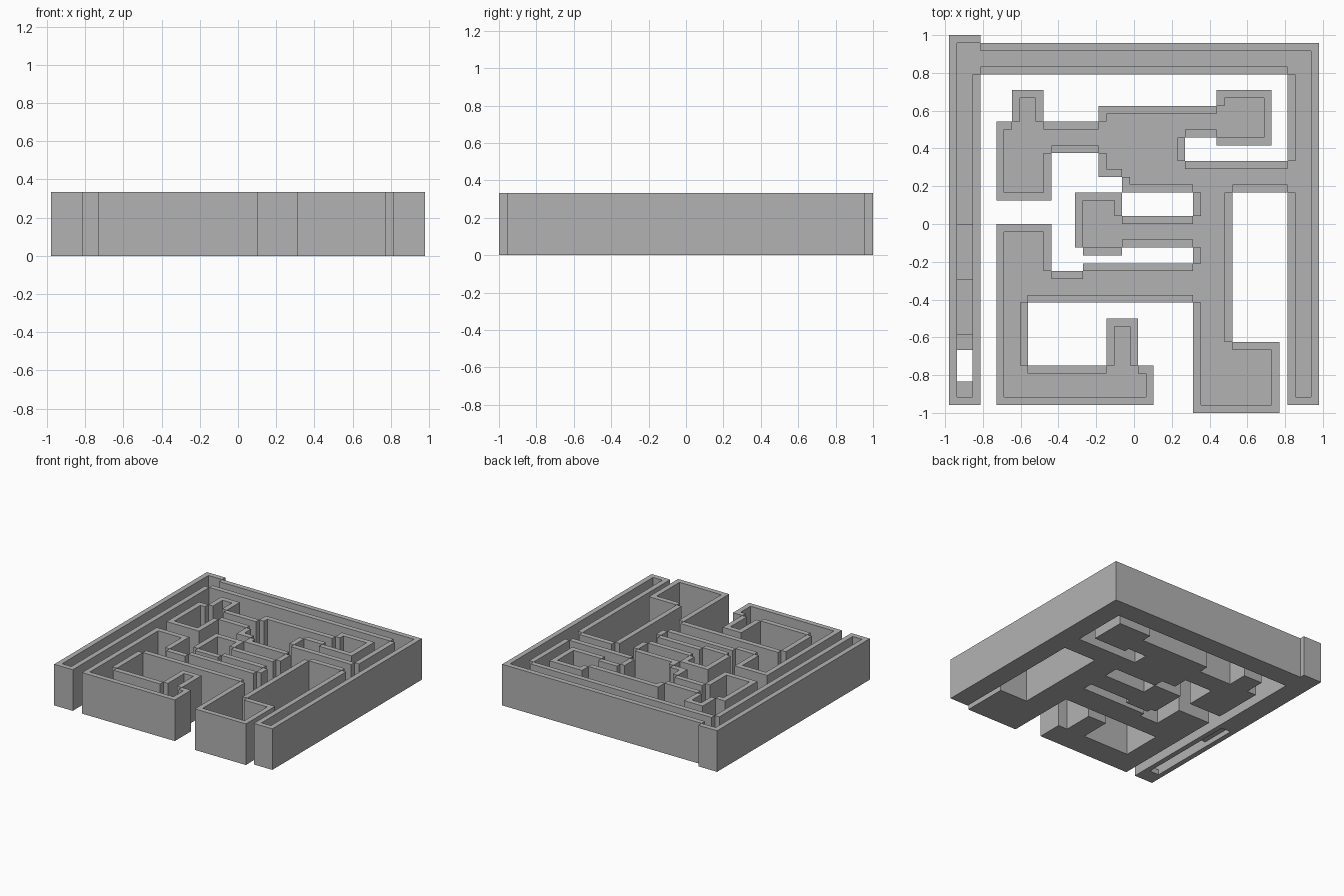
import bpy, bmesh, math

cube = bpy.data.objects.get("Cube")
if cube:
    bpy.data.objects.remove(cube, do_unlink=True)

# The plan sits on a square module, one wall thick
UNIT = 1 / 24
WALL_TOP = 8
ORIGIN_X, ORIGIN_Y = 23.5, 24

stone = bpy.data.materials.new("stone grey")
stone.use_nodes = True
GREY = (0.45, 0.45, 0.45, 1)
stone.diffuse_color = GREY
stone.node_tree.nodes["Principled BSDF"].inputs["Base Color"].default_value = GREY

footprint, hollow, doorways = set(), set(), set()


def area(x0, x1, y0, y1):
    return {(x, y) for x in range(x0, x1) for y in range(y0, y1)}


def around(cell):
    x, y = cell
    return [(x, y - 1), (x + 1, y), (x, y + 1), (x - 1, y)]


def room(x0, x1, y0, y1, ends=""):
    """Walled rectangle; each open end also cuts the wall of the room it meets."""
    w, e, s, n = ("W" in ends), ("E" in ends), ("S" in ends), ("N" in ends)
    footprint.update(area(x0, x1, y0, y1))
    hollow.update(area(x0 + (not w), x1 - (not e), y0 + (not s), y1 - (not n)))
    if w:
        doorways.update(area(x0 - 1, x0, y0, y1))
    if e:
        doorways.update(area(x1, x1 + 1, y0, y1))
    if s:
        doorways.update(area(x0, x1, y0 - 1, y0))
    if n:
        doorways.update(area(x0, x1, y1, y1 + 1))


def slab(name, cells, low, high):
    """Solid block standing on a set of plan cells."""
    bm = bmesh.new()

    def face(points):
        bm.faces.new([bm.verts.new(((x - ORIGIN_X) * UNIT, (y - ORIGIN_Y) * UNIT, z * UNIT))
                      for x, y, z in points])

    for cell in sorted(cells):
        x, y = cell
        ring = [(x, y), (x + 1, y), (x + 1, y + 1), (x, y + 1)]
        face([(*p, high) for p in ring])
        face([(*p, low) for p in reversed(ring)])
        for i, neighbour in enumerate(around(cell)):
            if neighbour not in cells:
                a, b = ring[i], ring[(i + 1) % 4]
                face([(*a, low), (*b, low), (*b, high), (*a, high)])
    bmesh.ops.remove_doubles(bm, verts=bm.verts[:], dist=UNIT / 100)
    bmesh.ops.dissolve_limit(bm, angle_limit=math.radians(1),
                             verts=bm.verts[:], edges=bm.edges[:])
    mesh = bpy.data.meshes.new(name)
    bm.to_mesh(mesh)
    bm.free()
    mesh.materials.append(stone)
    bpy.context.collection.objects.link(bpy.data.objects.new(name, mesh))


# Outer corridors
room(0, 4, 1, 48)
room(4, 47, 43, 47, "W")
room(43, 47, 1, 43, "N")

# North-west room with alcove and passage to the hall
room(6, 13, 27, 37)
room(8, 12, 37, 41, "S")
room(13, 19, 33, 37, "WE")

# Great hall, north-east chamber and east passage
room(19, 30, 30, 39)
room(30, 34, 35, 39, "WE")
room(34, 41, 34, 41)
room(22, 43, 28, 32, "E")
hollow.update({(22, 30), (29, 31)})

# South passage and south-east room
room(31, 36, 9, 28, "NS")
room(31, 42, 0, 9)

# Small central cell, with its clipped corner
room(16, 22, 20, 28)
room(22, 31, 21, 25, "WE")
footprint.discard((16, 20))

# West room, its passages, and the south-west room with alcove
room(17, 31, 14, 19, "WE")
room(13, 17, 14, 18, "WE")
room(6, 13, 14, 24)
room(6, 10, 6, 14, "NS")
room(6, 26, 1, 6)
room(20, 24, 6, 12, "S")

# Doorways never break through to the outside
for cell in doorways & footprint:
    if all(n in footprint for n in around(cell)):
        hollow.add(cell)

stairwell = area(1, 3, 4, 24)
slab("walls", footprint - hollow, 0, WALL_TOP)
slab("floor", hollow - stairwell, 0, 1)

# Stair treads over the open stairwell
for level, (y0, y1) in enumerate([(17, 24), (10, 17), (8, 10)], start=1):
    slab(f"stair_tread_{level}", area(1, 3, y0, y1), level, level + 1)
